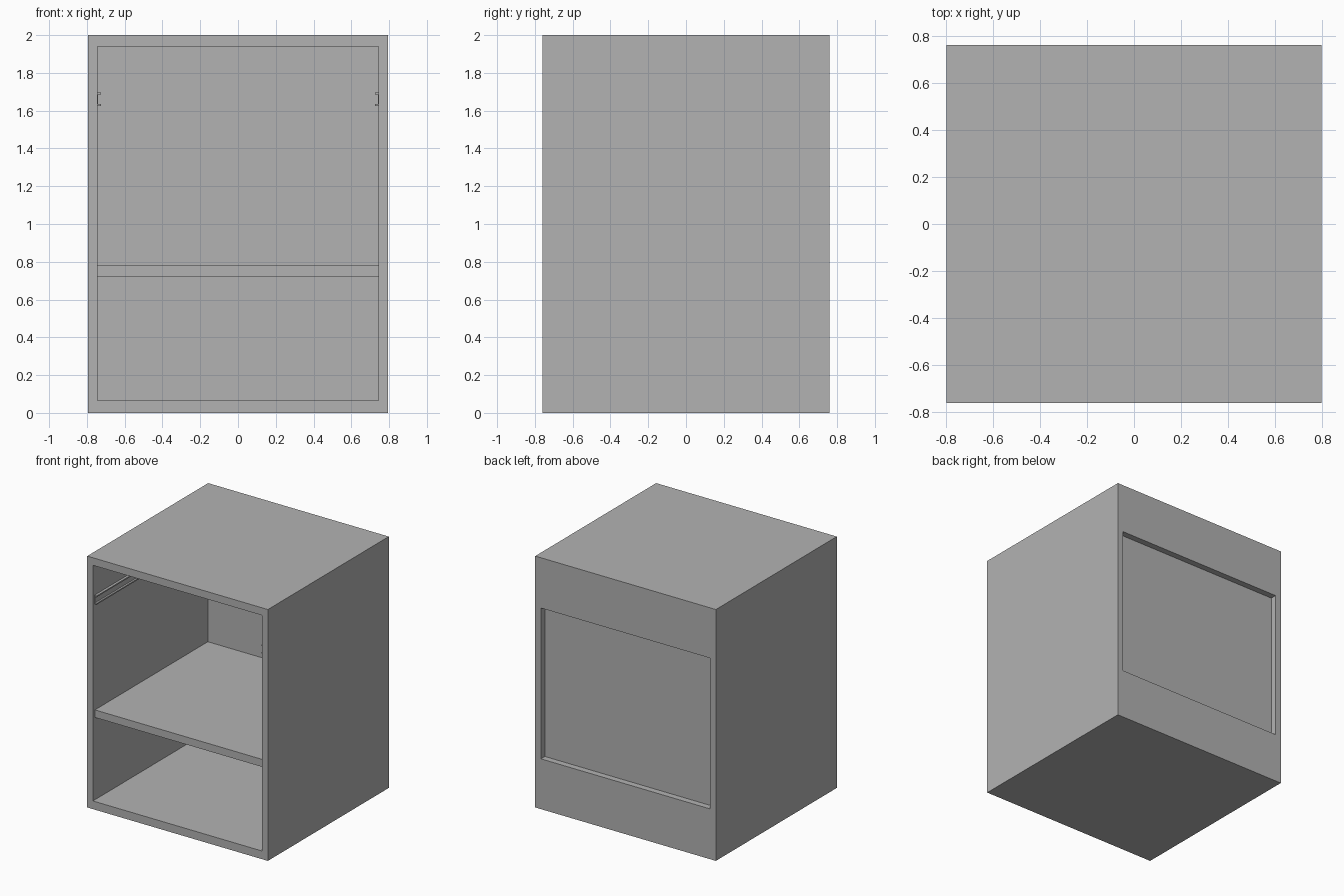
import bpy

cube = bpy.data.objects.get("Cube")
if cube:
    bpy.data.objects.remove(cube, do_unlink=True)

# One plain grey for the whole cabinet
grey = bpy.data.materials.new("plain grey")
grey.use_nodes = True
COLOUR = (0.448, 0.448, 0.448, 1)
grey.diffuse_color = COLOUR
grey.node_tree.nodes["Principled BSDF"].inputs["Base Color"].default_value = COLOUR


def box(name, x, y, z):
    """Add a box spanning the given (low, high) ranges."""
    spans = (x, y, z)
    bpy.ops.mesh.primitive_cube_add(size=1, location=[(a + b) / 2 for a, b in spans])
    ob = bpy.context.object
    ob.name = name
    ob.scale = [b - a for a, b in spans]
    bpy.ops.object.transform_apply(location=False, rotation=False, scale=True)
    ob.data.materials.append(grey)
    return ob


def mirrored(side, a, b):
    """Range a..b on the left (+x), or its mirror on the right."""
    return (a, b) if side > 0 else (-b, -a)


W, D, H = 0.795, 0.76, 2.0      # half width, half depth, height
IN = 0.745                      # inner half width
FLOOR, CEILING = 0.065, 1.94
PANEL_FRONT, PANEL_BACK = 0.685, 0.71
inner = (-IN, IN)

# Carcass: floor, top and shelf
box("bottom_board", inner, (-D, PANEL_FRONT), (0, FLOOR))
box("top_board", inner, (-D, PANEL_FRONT), (CEILING, H))
box("shelf", inner, (-0.735, PANEL_FRONT), (0.72, 0.78))

# Back panel, held by two rails that leave a recess between them
box("back_panel", inner, (PANEL_FRONT, PANEL_BACK), (0, H))
box("lower_back_rail", inner, (PANEL_BACK, D), (0, 0.4))
box("upper_back_rail", inner, (PANEL_BACK, D), (1.6, H))

# Side boards, each with a channel-shaped drawer runner inside
RUN = (-0.74, 0.6)
for side, label in ((1, "left"), (-1, "right")):
    box(label + "_side", mirrored(side, IN, W), (-D, D), (0, H))
    box(label + "_runner_web", mirrored(side, IN - 0.005, IN), RUN, (1.625, 1.695))
    for part, z in (("upper", 1.685), ("lower", 1.625)):
        box(f"{label}_runner_{part}_flange", mirrored(side, IN - 0.02, IN - 0.005),
            RUN, (z, z + 0.01))
